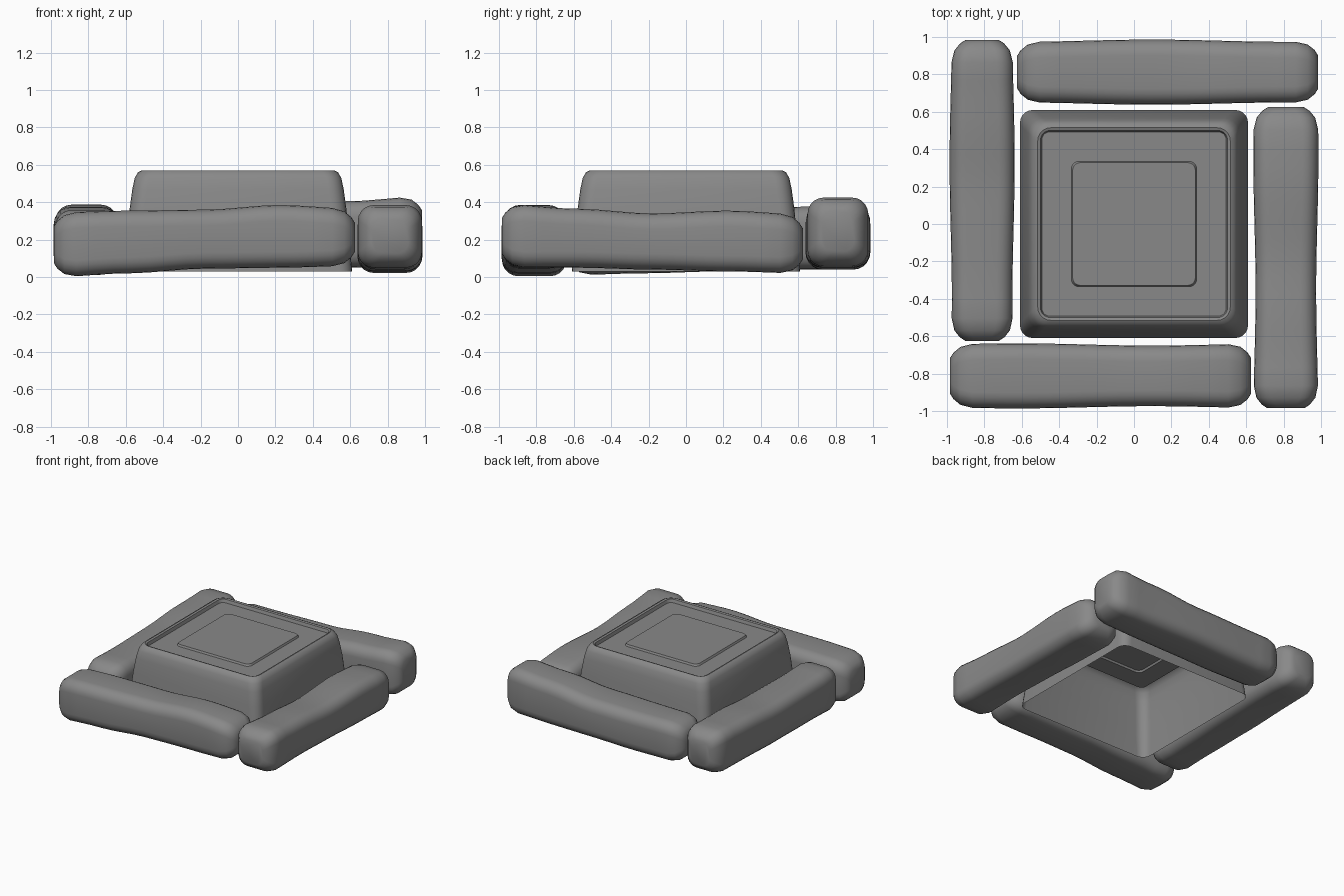
import bpy, bmesh, math
from mathutils import Vector, Matrix

cube = bpy.data.objects.get("Cube")
if cube:
    bpy.data.objects.remove(cube, do_unlink=True)

stone = bpy.data.materials.new("grey_stone")
stone.use_nodes = True
colour = (0.25, 0.25, 0.25, 1)
stone.diffuse_color = colour
stone.node_tree.nodes["Principled BSDF"].inputs["Base Color"].default_value = colour


def rounded_rect(a, b, r, steps=5):
    """Points round a rectangle of half sizes a, b with corner radius r."""
    pts = []
    for k, (sx, sy) in enumerate([(1, 1), (-1, 1), (-1, -1), (1, -1)]):
        for i in range(steps + 1):
            ang = (k + i / steps) * math.pi / 2
            pts.append((sx * (a - r) + r * math.cos(ang),
                        sy * (b - r) + r * math.sin(ang)))
    return pts


def loft(name, rings, cap_start, cap_end, angle):
    """Skin a list of equal-length rings of points."""
    bm = bmesh.new()
    loops = [[bm.verts.new(p) for p in ring] for ring in rings]
    for lo, hi in zip(loops, loops[1:]):
        for i in range(len(lo)):
            j = (i + 1) % len(lo)
            bm.faces.new((lo[i], lo[j], hi[j], hi[i]))
    if cap_start:
        bm.faces.new(loops[0][::-1])
    if cap_end:
        bm.faces.new(loops[-1])
    bmesh.ops.recalc_face_normals(bm, faces=bm.faces)
    mesh = bpy.data.meshes.new(name)
    bm.to_mesh(mesh)
    bm.free()
    mesh.materials.append(stone)
    obj = bpy.data.objects.new(name, mesh)
    bpy.context.collection.objects.link(obj)
    bpy.ops.object.select_all(action='DESELECT')
    obj.select_set(True)
    bpy.context.view_layer.objects.active = obj
    bpy.ops.object.shade_smooth_by_angle(angle=math.radians(angle))
    return obj


# Hollow pedestal: half width, height, corner radius of each ring
profile = [(0.61, 0.03, 0.07), (0.595, 0.2, 0.08), (0.58, 0.36, 0.08),
           (0.565, 0.47, 0.08), (0.552, 0.53, 0.08), (0.535, 0.56, 0.08),
           (0.515, 0.57, 0.07), (0.5, 0.565, 0.05), (0.492, 0.54, 0.04),
           (0.335, 0.54, 0.04), (0.328, 0.555, 0.04)]
loft("pedestal", [[(x, y, z) for x, y in rounded_rect(h, h, r)]
                  for h, z, r in profile], False, True, 40)


def border_stone(name, turn, bottoms, tops, wobble):
    """Long worn block on the front side, then turned about the centre."""
    start, end, mid_y = -0.985, 0.625, -0.812
    inset = [(0, 0.075), (0.012, 0.045), (0.035, 0.015), (0.075, 0)]
    body = [(0.075 + 0.85 * i / 14, 0) for i in range(1, 14)]
    stations = ([(d, s) for d, s in inset] + body
                + [(1 - d, s) for d, s in reversed(inset)])

    def sample(values, t):
        f = t * (len(values) - 1)
        i = min(int(f), len(values) - 2)
        u = f - i
        u = u * u * (3 - 2 * u)
        return values[i] * (1 - u) + values[i + 1] * u

    rot = Matrix.Rotation(math.radians(turn), 4, 'Z')
    rings = []
    for t, s in stations:
        lo, hi = sample(bottoms, t) + s, sample(tops, t) - s
        half_z = (hi - lo) / 2
        half_y = 0.168 - s + 0.006 * math.sin(7 * t + wobble)
        r = max(0.085 - 0.3 * s, 0.04)
        x = start + (end - start) * t
        rings.append([rot @ Vector((x, mid_y + y, (lo + hi) / 2 + z))
                      for y, z in rounded_rect(half_y, half_z, r)])
    loft(name, rings, True, True, 50)


# Four blocks in a pinwheel, each with its own sag
border_stone("front_block", 0, [0.0, 0.02, 0.045, 0.05, 0.06],
             [0.345, 0.355, 0.36, 0.385, 0.365], 0)
border_stone("left_block", 90, [0.05, 0.05, 0.04, 0.03, 0.02],
             [0.39, 0.365, 0.34, 0.355, 0.335], 2)
border_stone("back_block", 180, [0.06, 0.05, 0.05, 0.04, 0.04],
             [0.43, 0.405, 0.365, 0.36, 0.36], 4)
border_stone("right_block", 270, [0.04, 0.04, 0.03, 0.02, 0.01],
             [0.39, 0.375, 0.35, 0.35, 0.36], 5)
